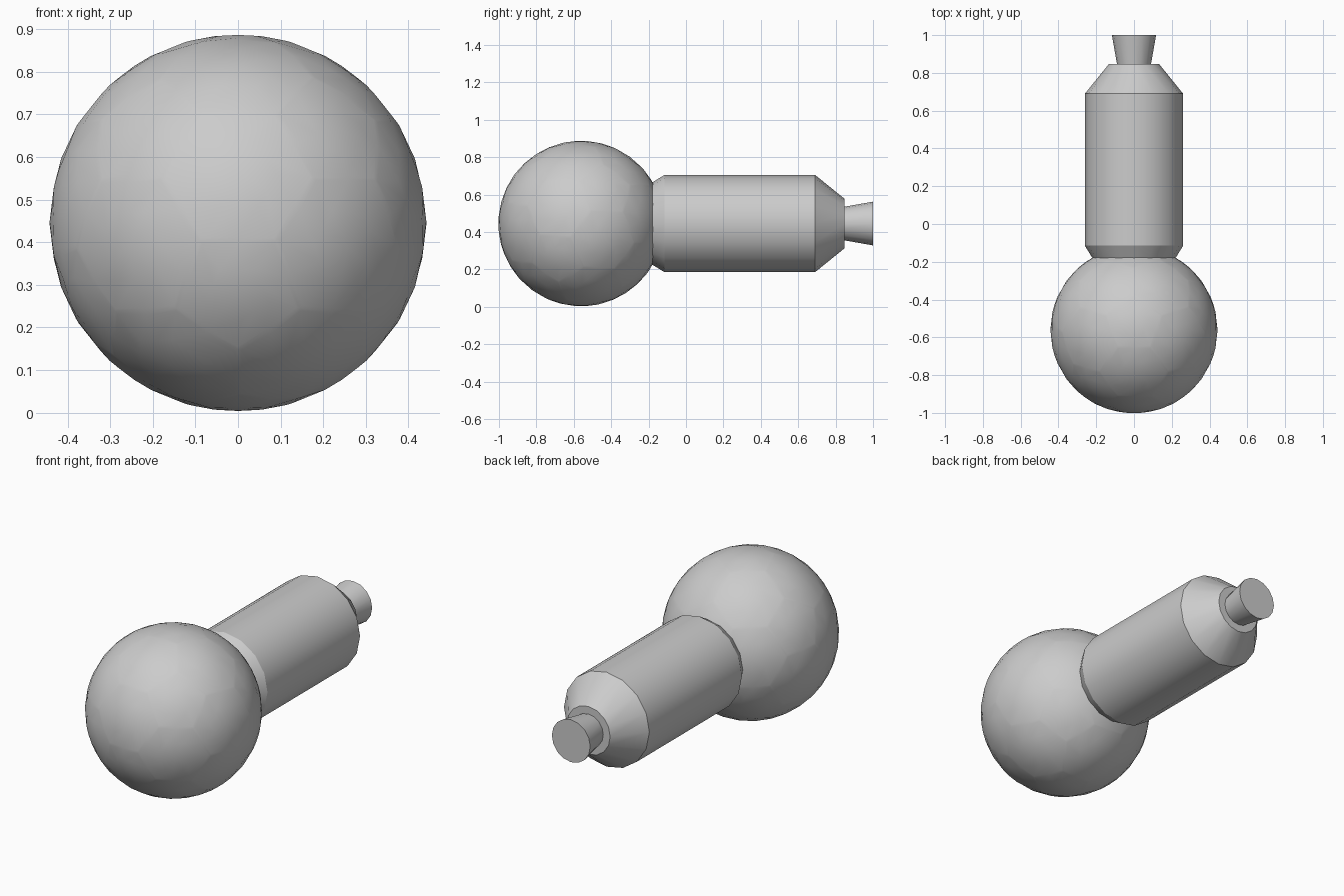
import bpy, bmesh
from math import radians, sin, cos, pi
from mathutils import Vector, Matrix

if "Cube" in bpy.data.objects:
    bpy.data.objects.remove(bpy.data.objects["Cube"])

CZ = 0.445  # height of the shared axis


def add_object(name, bm, angle):
    bmesh.ops.recalc_face_normals(bm, faces=bm.faces)
    me = bpy.data.meshes.new(name)
    bm.to_mesh(me)
    bm.free()
    ob = bpy.data.objects.new(name, me)
    bpy.context.collection.objects.link(ob)
    bpy.ops.object.select_all(action='DESELECT')
    ob.select_set(True)
    bpy.context.view_layer.objects.active = ob
    bpy.ops.object.shade_smooth_by_angle(angle=radians(angle))
    return ob


def turned(name, profile, sides=16):
    """Closed solid turned around the y axis from (y, radius) pairs."""
    bm = bmesh.new()
    rings = [[bm.verts.new((r * cos(2 * pi * i / sides), y, CZ + r * sin(2 * pi * i / sides)))
              for i in range(sides)] for y, r in profile]
    for a, b in zip(rings, rings[1:]):
        for i in range(sides):
            j = (i + 1) % sides
            bm.faces.new((a[i], a[j], b[j], b[i]))
    bm.faces.new(rings[0])
    bm.faces.new(rings[-1])
    return add_object(name, bm, 25)


def panelled_ball(name, centre):
    # Truncated icosahedron: points at the thirds of each icosahedron edge
    phi = (1 + 5 ** 0.5) / 2
    ico = []
    for a in (-1, 1):
        for b in (-phi, phi):
            ico += [Vector((0, a, b)), Vector((a, b, 0)), Vector((b, 0, a))]
    bm = bmesh.new()
    for p in ico:
        for q in ico:
            if 1.9 < (p - q).length < 2.1:
                bm.verts.new(p.lerp(q, 1 / 3).normalized() * 0.44)
    bmesh.ops.convex_hull(bm, input=bm.verts)
    bmesh.ops.dissolve_limit(bm, angle_limit=radians(2), verts=bm.verts, edges=bm.edges)
    bmesh.ops.subdivide_edges(bm, edges=bm.edges[:], cuts=1)
    groove = set(bm.verts)
    # Raised rim, then a domed fan inside each panel
    panels = bm.faces[:]
    bmesh.ops.inset_individual(bm, faces=panels, thickness=0.009)
    rim = set(bm.verts) - groove
    hubs = bmesh.ops.poke(bm, faces=panels)['verts']
    spokes = list({e for v in hubs for e in v.link_edges})
    bmesh.ops.subdivide_edges(bm, edges=spokes, cuts=1)
    for v in bm.verts:
        r = 0.427 if v in groove else 0.437 if v in rim else 0.442
        v.co = v.co.normalized() * r
    # Tip the ball so one panel sits almost on top
    bmesh.ops.transform(bm, verts=bm.verts,
                        matrix=Matrix.Translation(centre) @ Matrix.Rotation(radians(-36.2), 4, 'X'))
    return add_object(name, bm, 30)


# Panelled ball at the front
panelled_ball("ball", (0, -0.561, CZ))
# Cylindrical body with tapered ends
turned("body", [(-0.185, 0.217), (-0.115, 0.26), (0.69, 0.26), (0.848, 0.132)])
# Flared nozzle at the back
turned("nozzle", [(0.83, 0.087), (1.0, 0.117)])
